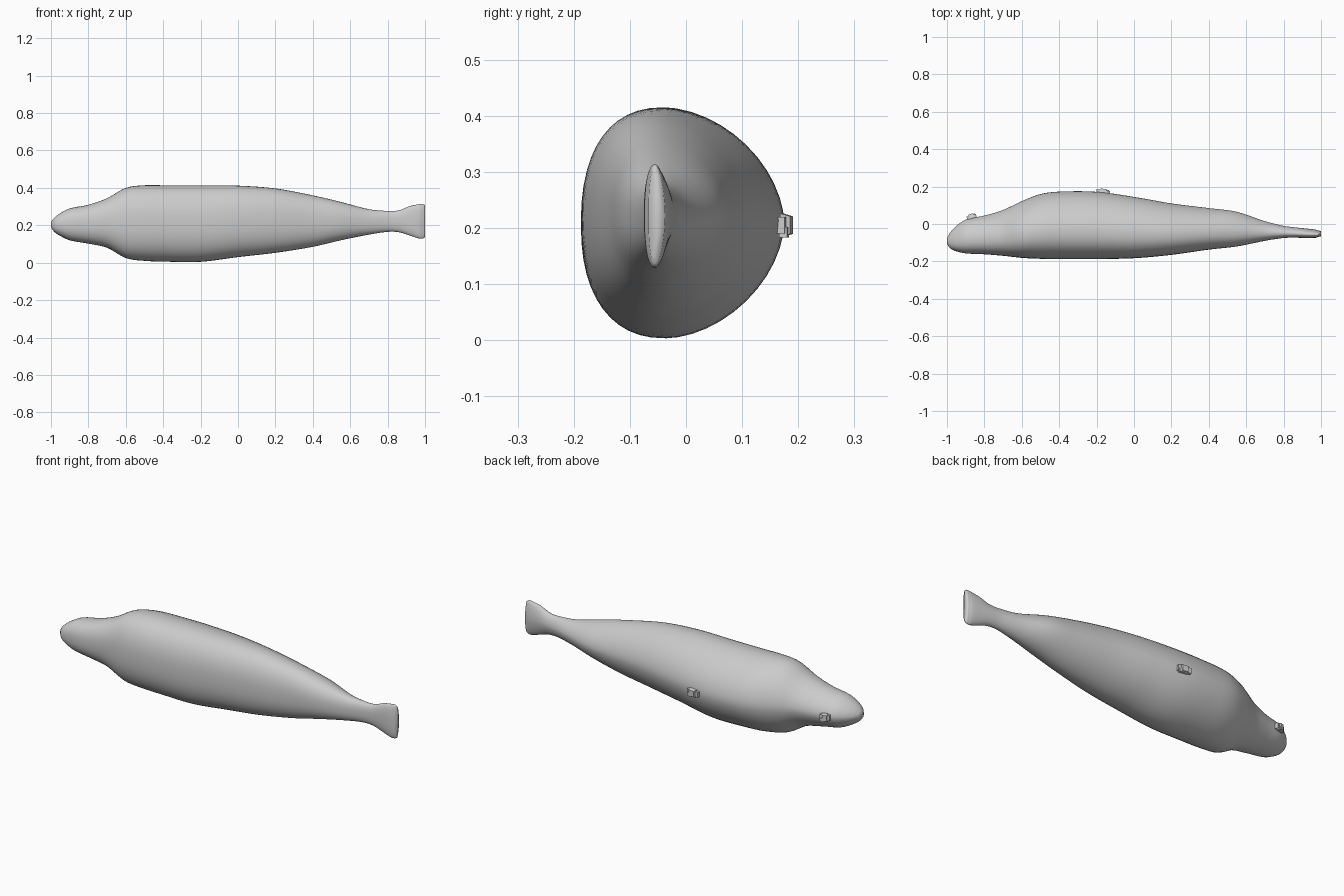
import bpy, bmesh, math
from mathutils import Matrix, Vector

cube = bpy.data.objects.get("Cube")
if cube:
    bpy.data.objects.remove(cube, do_unlink=True)


def material(name, value):
    mat = bpy.data.materials.new(name)
    mat.use_nodes = True
    colour = (value, value, value, 1)
    mat.diffuse_color = colour
    mat.node_tree.nodes["Principled BSDF"].inputs["Base Color"].default_value = colour
    return mat


grey = material("seal grey", 0.6)


def finish(name, bm):
    bmesh.ops.recalc_face_normals(bm, faces=bm.faces[:])
    mesh = bpy.data.meshes.new(name)
    bm.to_mesh(mesh)
    bm.free()
    mesh.materials.append(grey)
    obj = bpy.data.objects.new(name, mesh)
    bpy.context.collection.objects.link(obj)
    return obj


# Body stations: x, lowest z, highest z, belly y, back y
stations = [
    (-0.995, .18, .225, -.115, -.065), (-0.98, .163, .242, -.132, -.042),
    (-0.95, .143, .265, -.146, -.01), (-0.9, .12, .29, -.157, .023),
    (-0.8, .102, .31, -.162, .045), (-0.7, .08, .345, -.17, .075),
    (-0.6, .025, .40, -.181, .122), (-0.5, .01, .414, -.186, .16),
    (-0.4, .006, .414, -.187, .173), (-0.2, .005, .414, -.187, .172),
    (0, .03, .412, -.183, .145), (0.2, .053, .397, -.165, .11),
    (0.4, .085, .36, -.137, .085), (0.55, .12, .325, -.12, .065),
    (0.7, .15, .286, -.09, .015), (0.8, .165, .277, -.075, -.01),
    (0.86, .163, .28, -.073, -.018), (0.92, .145, .303, -.075, -.024),
    (0.97, .129, .313, -.074, -.03), (0.99, .13, .314, -.068, -.036),
]


def resample(rows, steps):
    """Smooth cubic interpolation of the stations along x."""
    def slope(i):
        a, b = rows[max(i - 1, 0)], rows[min(i + 1, len(rows) - 1)]
        return [(q - p) / (b[0] - a[0]) for p, q in zip(a, b)]
    out = []
    for i in range(len(rows) - 1):
        a, b, ma, mb = rows[i], rows[i + 1], slope(i), slope(i + 1)
        d = b[0] - a[0]
        for k in range(steps):
            t = k / steps
            h = t * t * (3 - 2 * t)
            out.append([p + (q - p) * h + d * (t * (1 - t) ** 2 * m - t * t * (1 - t) * n)
                        for p, q, m, n in zip(a, b, ma, mb)])
            out[-1][0] = a[0] + d * t
    return out + [list(rows[-1])]


def power(v, e):
    return math.copysign(abs(v) ** e, v)


# Body: flattened belly towards -y, domed back towards +y
SIDES = 48
bm = bmesh.new()
rings = []
for x, z0, z1, y0, y1 in resample(stations, 5):
    centre_y, centre_z, half_z = y0 + (y1 - y0) * 0.42, (z0 + z1) / 2, (z1 - z0) / 2
    ring = []
    for s in range(SIDES):
        a = 2 * math.pi * s / SIDES
        c, n = math.cos(a), math.sin(a)
        e = 2 / 1.78 if c > 0 else 2 / 2.35
        reach = y1 - centre_y if c > 0 else centre_y - y0
        ring.append(bm.verts.new((x, centre_y + reach * power(c, e), centre_z + half_z * power(n, e))))
    rings.append(ring)
for r, q in zip(rings, rings[1:]):
    for s in range(SIDES):
        t = (s + 1) % SIDES
        bm.faces.new((r[s], r[t], q[t], q[s]))
# Rounded nose tip and blunt tail edge
for ring, x in ((rings[0], -1.0), (rings[-1], 1.0)):
    mid = sum((v.co for v in ring), Vector()) / SIDES
    inner = [bm.verts.new((x, *(mid + (v.co - mid) * (0.5 if x < 0 else 0.93)).yz)) for v in ring]
    for s in range(SIDES):
        t = (s + 1) % SIDES
        bm.faces.new((ring[s], ring[t], inner[t], inner[s]))
    bm.faces.new(inner)
body = finish("seal_body", bm)
for poly in body.data.polygons:
    poly.use_smooth = True


def block(bm, centre, size, taper=1.0):
    """Box whose +y face is scaled by taper."""
    made = bmesh.ops.create_cube(bm, size=1)["verts"]
    for v in made:
        k = taper if v.co.y > 0 else 1
        v.co = Vector((v.co.x * size[0] * k, v.co.y * size[1], v.co.z * size[2] * k)) + Vector(centre)


def tag(name, place, tilt, size):
    """Small tracking tag: base plate, tapered housing and side stub."""
    w, d, h = size
    bm = bmesh.new()
    block(bm, (0, 0, 0), (w, d, h * 0.7))
    block(bm, (0, d * 0.4, 0), (w * 0.6, d, h), 0.75)
    block(bm, (w * 0.25, d * 0.3, -h * 0.3), (w * 0.35, d * 0.8, h * 0.45))
    bm.transform(Matrix.Translation(place) @ Matrix.Rotation(tilt, 4, "Z"))
    return finish(name, bm)


# Tags on the back and on the head
tag("back_tag", (-0.165, 0.172, 0.205), math.radians(-8), (0.072, 0.018, 0.042))
tag("head_tag", (-0.868, 0.038, 0.207), math.radians(18), (0.052, 0.018, 0.042))
